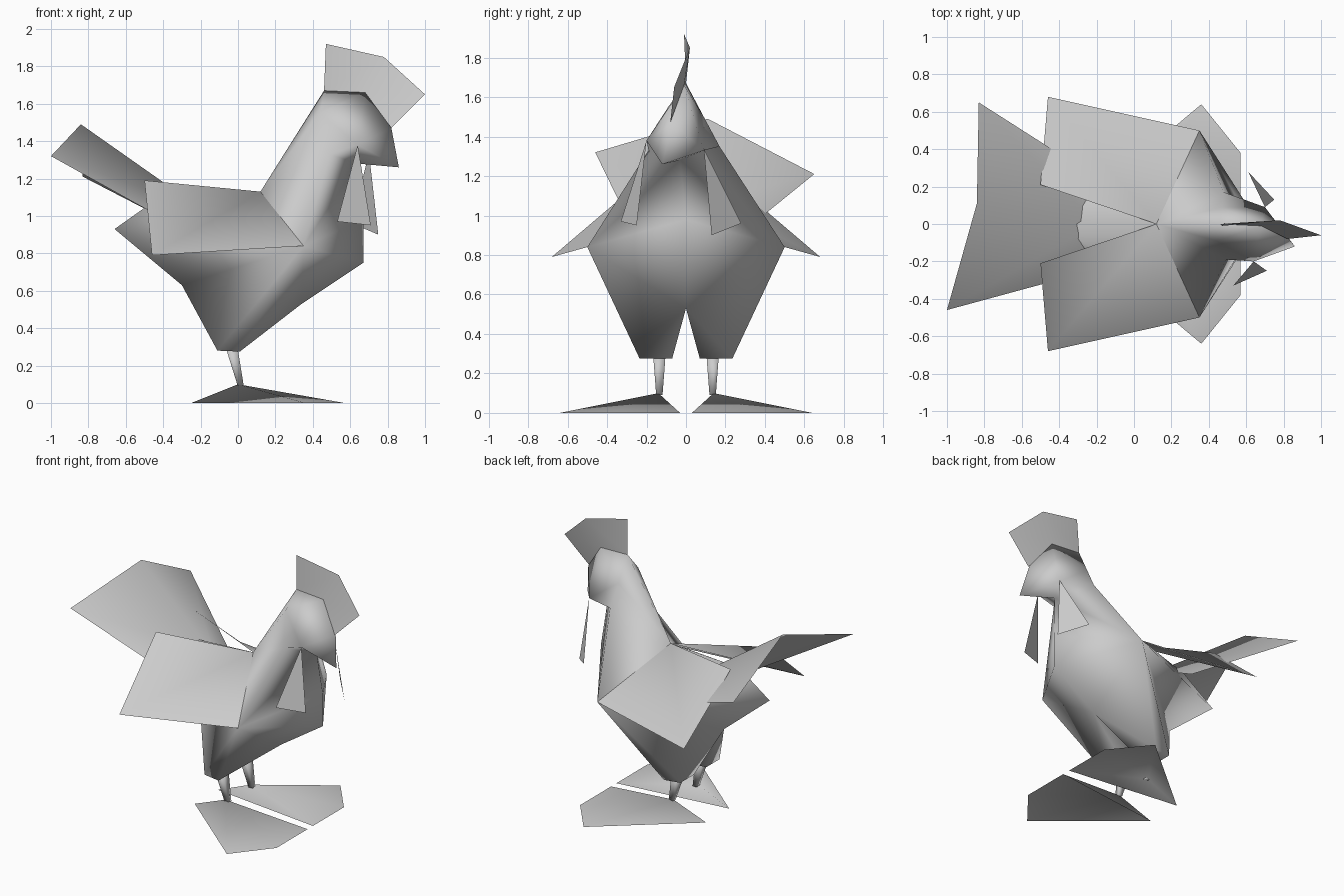
import bpy
import bmesh
from mathutils import Vector

default_cube = bpy.data.objects.get("Cube")
if default_cube:
    bpy.data.objects.remove(default_cube, do_unlink=True)

GREY = (0.6, 0.6, 0.6, 1.0)
grey = bpy.data.materials.new("plain_grey")
grey.diffuse_color = GREY
grey.use_nodes = True
grey.node_tree.nodes["Principled BSDF"].inputs["Base Color"].default_value = GREY


def build(name, points, faces, closed=False):
    """Make a smooth object from named points and faces written as words."""
    bm = bmesh.new()
    verts = {key: bm.verts.new(co) for key, co in points.items()}
    for face in faces:
        bm.faces.new([verts[key] for key in face.split()]).smooth = True
    if closed:
        bmesh.ops.recalc_face_normals(bm, faces=bm.faces)
    mesh = bpy.data.meshes.new(name)
    bm.to_mesh(mesh)
    bm.free()
    mesh.materials.append(grey)
    obj = bpy.data.objects.new(name, mesh)
    bpy.context.collection.objects.link(obj)
    return obj


def mirrored(obj):
    """Repeat a part on the other side of the body."""
    mod = obj.modifiers.new("other_side", "MIRROR")
    mod.use_axis = (False, True, False)


def sheet(name, *corners):
    """One thin flat panel."""
    keys = [f"corner{i}" for i in range(len(corners))]
    return build(name, dict(zip(keys, corners)), [" ".join(keys)])


# Body: points on the centre line
body = {
    "back": (.12, 0, 1.13), "saddle": (-.42, 0, 1.1), "rump": (-.66, 0, .93),
    "vent": (-.3, 0, .63), "belly": (.34, 0, .53), "keel": (.67, 0, .75),
    "breast": (.67, 0, .98), "throat": (.64, -.03, 1.28),
    "crown": (.46, 0, 1.67), "brow": (.68, -.01, 1.66),
    "bridge": (.82, -.07, 1.47), "beak": (.86, -.12, 1.26),
}
# Head is turned a little, so its sides differ
body.update({
    "nape_left": (.47, .09, 1.5), "nape_right": (.44, -.09, 1.55),
    "jaw_left": (.48, .17, 1.35), "jaw_right": (.49, -.19, 1.33),
    "cheek_left": (.7, .09, 1.33), "cheek_right": (.64, -.2, 1.38),
})
# Shoulders and thighs match on both sides
for side, s in (("left", 1), ("right", -1)):
    body.update({
        "shoulder_" + side: (.35, s * .5, .84),
        "outfront_" + side: (.01, s * .235, .275),
        "outback_" + side: (-.11, s * .22, .28),
        "infront_" + side: (.01, s * .07, .275),
        "inback_" + side: (-.11, s * .07, .28),
    })

half_faces = [
    "back shoulder_ saddle", "saddle shoulder_ rump", "rump shoulder_ vent",
    "vent shoulder_ outback_", "shoulder_ outfront_ outback_",
    "shoulder_ belly outfront_", "shoulder_ keel belly",
    "shoulder_ breast keel", "shoulder_ throat breast",
    "shoulder_ jaw_ throat", "back jaw_ shoulder_", "back nape_ jaw_",
    "back crown nape_", "crown brow nape_", "brow cheek_ nape_",
    "nape_ cheek_ jaw_", "brow bridge cheek_", "bridge beak cheek_",
    "cheek_ throat jaw_", "cheek_ beak throat",
    "vent outback_ inback_", "vent inback_ infront_ belly",
    "infront_ outfront_ belly", "inback_ outback_ outfront_ infront_",
]
all_faces = [f.replace("_", "_" + side) for side in ("left", "right") for f in half_faces]
build("body", body, all_faces, closed=True)

# Wings
wing = {"root": (.12, 0, 1.13), "top": (-.5, .21, 1.19),
        "tip": (-.46, .68, .79), "shoulder": (.35, .5, .84)}
mirrored(build("wings", wing, ["root top tip shoulder"]))

# Tail fan folded along its ridge
tail = {
    "ridge": (-.84, .11, 1.49), "tip_right": (-1, -.46, 1.32),
    "tip_left": (-.83, .65, 1.21), "base": (-.2, 0, 1.04),
    "base_right": (-.3, -.27, .93), "base_left": (-.25, .28, .91),
}
build("tail", tail, ["base ridge tip_right base_right", "base base_left tip_left ridge"])

# Comb standing on the head
comb = {
    "rear": (.46, 0, 1.67), "peak": (.47, -.01, 1.92), "crest": (.78, .02, 1.85),
    "tip": (1, -.06, 1.65), "front": (.82, -.08, 1.47), "brow": (.68, -.01, 1.66),
}
build("comb", comb, ["rear brow crest peak", "brow front tip crest"])

# Wattles
sheet("wattle_right", (.64, -.2, 1.38), (.53, -.33, .97), (.71, -.25, .95))
sheet("wattle_left", (.7, .09, 1.34), (.75, .13, .9), (.61, .28, .96))

# Feet: open shells falling from the ankle
foot = {
    "ankle": (0, .14, .1), "heel": (-.25, .13, 0), "outer": (.36, .64, 0),
    "middle": (.57, .38, 0), "inner": (.57, .03, 0),
}
rim = ["heel", "inner", "middle", "outer"]
mirrored(build("feet", foot, [f"ankle {a} {b}" for a, b in zip(rim, rim[1:] + rim[:1])]))

# Legs: square tapered posts
leg = {}
for level, centre, half in (("top", Vector((-.035, .135, .3)), .032),
                            ("foot", Vector((.015, .135, .09)), .016)):
    for i, (dx, dy) in enumerate(((-1, -1), (1, -1), (1, 1), (-1, 1))):
        leg[f"{level}{i}"] = centre + Vector((dx * half, dy * half, 0))
walls = [f"foot{i} foot{(i + 1) % 4} top{(i + 1) % 4} top{i}" for i in range(4)]
caps = ["top0 top1 top2 top3", "foot3 foot2 foot1 foot0"]
mirrored(build("legs", leg, walls + caps, closed=True))
